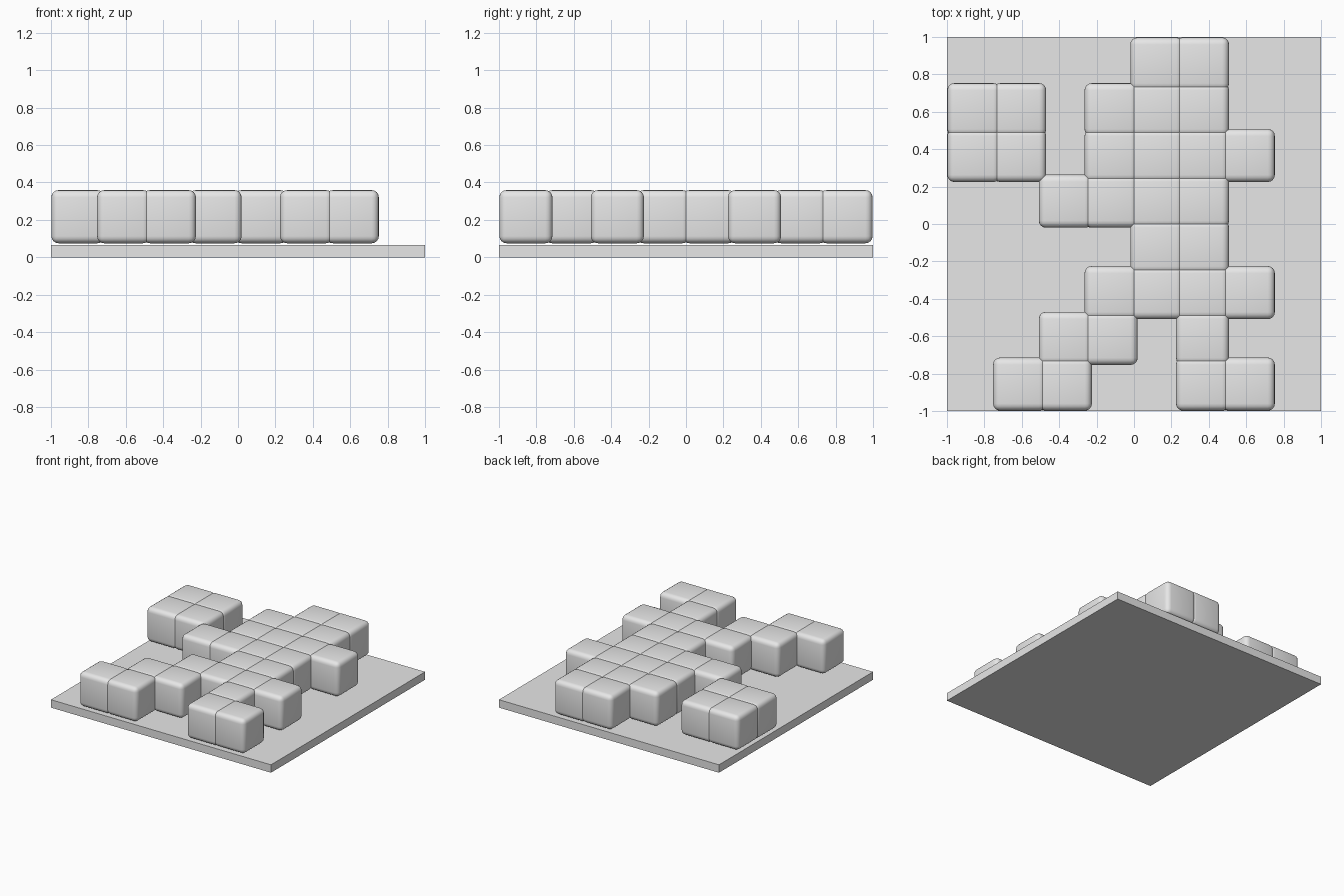
import bpy

# Remove the default object only
cube = bpy.data.objects.get("Cube")
if cube:
    bpy.data.objects.remove(cube, do_unlink=True)

# Single plain grey
GREY = (0.8, 0.8, 0.8, 1.0)
grey = bpy.data.materials.new("plain_grey")
grey.use_nodes = True
grey.diffuse_color = GREY
grey.node_tree.nodes["Principled BSDF"].inputs["Base Color"].default_value = GREY


def add_box(name, centre, size):
    bpy.ops.mesh.primitive_cube_add(size=1, location=centre)
    obj = bpy.context.object
    obj.name = name
    obj.scale = size
    bpy.ops.object.transform_apply(location=False, rotation=False, scale=True)
    obj.data.materials.append(grey)
    return obj


# Flat square base
BASE = 0.065
add_box("base_plate", (0, 0, BASE / 2), (2, 2, BASE))

# Block layout, back row first; blocks overlap slightly so seams form grooves
LAYOUT = [
    "....##.",
    "##.###.",
    "##.####",
    "..####.",
    "....##.",
    "...####",
    "..##.#.",
    ".##..##",
]
SIZE, PITCH, START, BOTTOM = 0.284, 0.2445, -0.998, 0.075

# One rounded block, then linked copies across the layout
block_mesh = None
for row, line in enumerate(reversed(LAYOUT)):
    for col, mark in enumerate(line):
        if mark != "#":
            continue
        centre = (START + SIZE / 2 + col * PITCH,
                  START + SIZE / 2 + row * PITCH,
                  BOTTOM + SIZE / 2)
        name = f"block_row{row + 1}_column{col + 1}"
        if block_mesh is None:
            block = add_box(name, centre, (SIZE, SIZE, SIZE))
            bevel = block.modifiers.new("rounded_edges", 'BEVEL')
            bevel.width = 0.038
            bevel.segments = 4
            bpy.ops.object.modifier_apply(modifier=bevel.name)
            bpy.ops.object.shade_smooth_by_angle()
            block_mesh = block.data
        else:
            block = bpy.data.objects.new(name, block_mesh)
            block.location = centre
            bpy.context.collection.objects.link(block)
